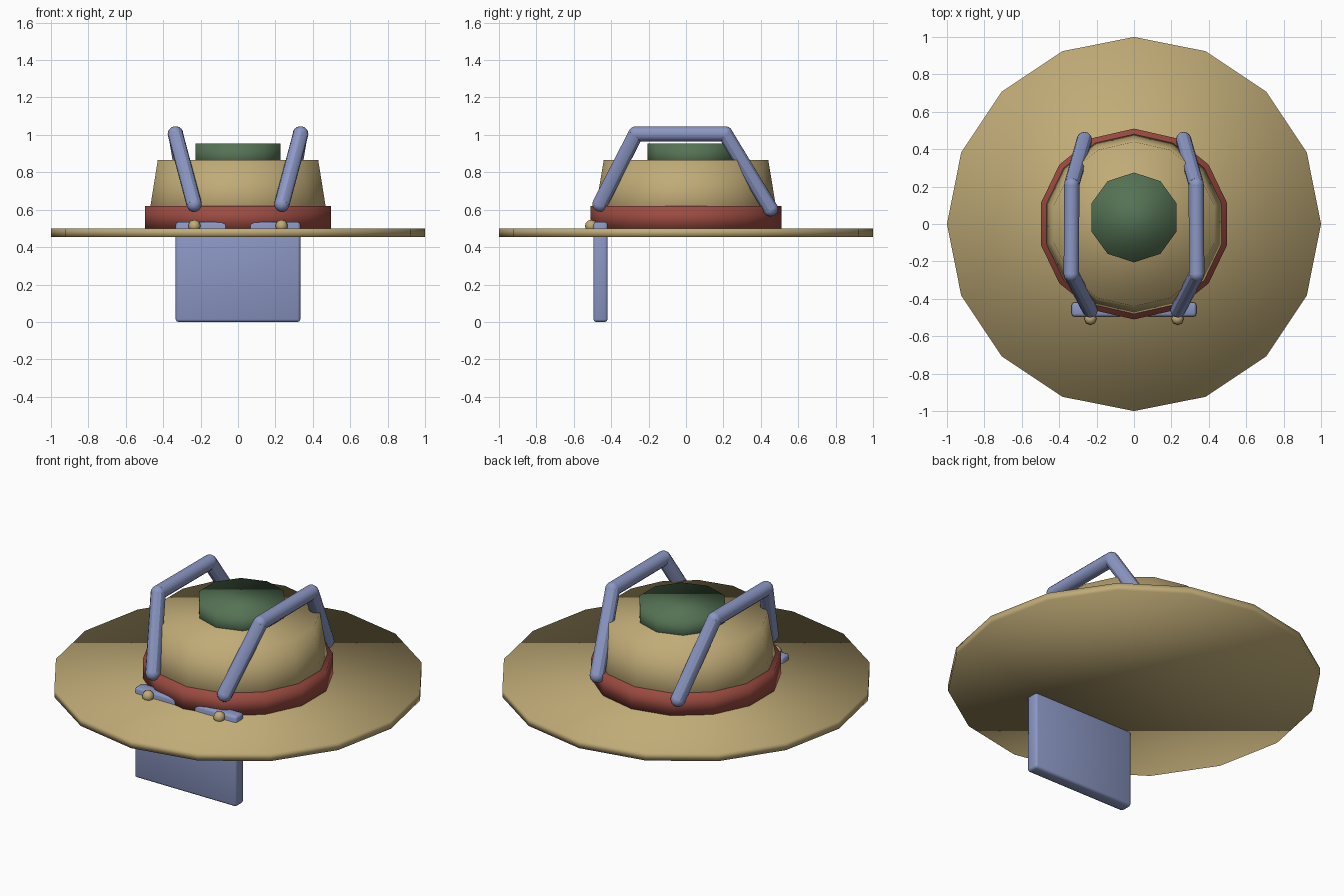
import bpy
from mathutils import Vector

if "Cube" in bpy.data.objects:
    bpy.data.objects.remove(bpy.data.objects["Cube"], do_unlink=True)


def material(name, rgb):
    m = bpy.data.materials.new(name)
    m.use_nodes = True
    m.diffuse_color = (*rgb, 1)
    m.node_tree.nodes["Principled BSDF"].inputs["Base Color"].default_value = (*rgb, 1)
    return m


straw = material("straw_tan", (0.53, 0.41, 0.185))
red = material("band_red", (0.33, 0.07, 0.052))
green = material("cap_green", (0.09, 0.17, 0.09))
blue = material("frame_blue", (0.26, 0.31, 0.55))


def finish(name, mat):
    ob = bpy.context.object
    ob.name = name
    ob.data.materials.append(mat)
    bpy.ops.object.shade_smooth()
    return ob


def drum(name, mat, sides, r_low, r_high, z_low, z_high, y=0):
    bpy.ops.mesh.primitive_cone_add(
        vertices=sides, radius1=r_low, radius2=r_high, depth=z_high - z_low,
        location=(0, y, (z_low + z_high) / 2))
    return finish(name, mat)


def ball(name, mat, centre, radius, segments=12, rings=8):
    bpy.ops.mesh.primitive_uv_sphere_add(
        segments=segments, ring_count=rings, radius=radius, location=centre)
    return finish(name, mat)


def rod(name, mat, a, b, radius):
    a, b = Vector(a), Vector(b)
    bpy.ops.mesh.primitive_cylinder_add(
        vertices=12, radius=radius, depth=(b - a).length, location=(a + b) / 2,
        rotation=(b - a).to_track_quat('Z', 'Y').to_euler())
    finish(name, mat)
    bpy.ops.object.shade_smooth_by_angle()


# Hat body
drum("brim", straw, 16, 1, 1, 0.455, 0.5)
drum("crown", straw, 14, 0.5, 0.44, 0.5, 0.865)
drum("hat_band", red, 14, 0.51, 0.51, 0.49, 0.62)
drum("top_cap", green, 10, 0.24, 0.24, 0.82, 0.955, y=0.035)

# Hanging front plate, passing through the brim
bpy.ops.mesh.primitive_cube_add(size=1, location=(0, -0.457, 0.267))
plate = bpy.context.object
plate.scale = (0.666, 0.076, 0.534)
bpy.ops.object.transform_apply(location=False, rotation=False, scale=True)
finish("front_plate", blue)
bevel = plate.modifiers.new("soft_edges", 'BEVEL')
bevel.width = 0.014
bevel.segments = 2

# Bent side rails and studs, mirrored left and right
for side, s in (("left", 1), ("right", -1)):
    path = [(s * 0.235, -0.46, 0.63), (s * 0.335, -0.268, 1.005),
            (s * 0.333, 0.21, 1.005), (s * 0.265, 0.452, 0.605)]
    for i, p in enumerate(path):
        ball(f"{side}_rail_joint_{i + 1}", blue, p, 0.041)
    for part, a, b in zip(("front", "top", "rear"), path, path[1:]):
        rod(f"{side}_rail_{part}", blue, a, b, 0.041)
    ball(f"{side}_stud", straw, (s * 0.233, -0.507, 0.513), 0.033, 8, 6)
